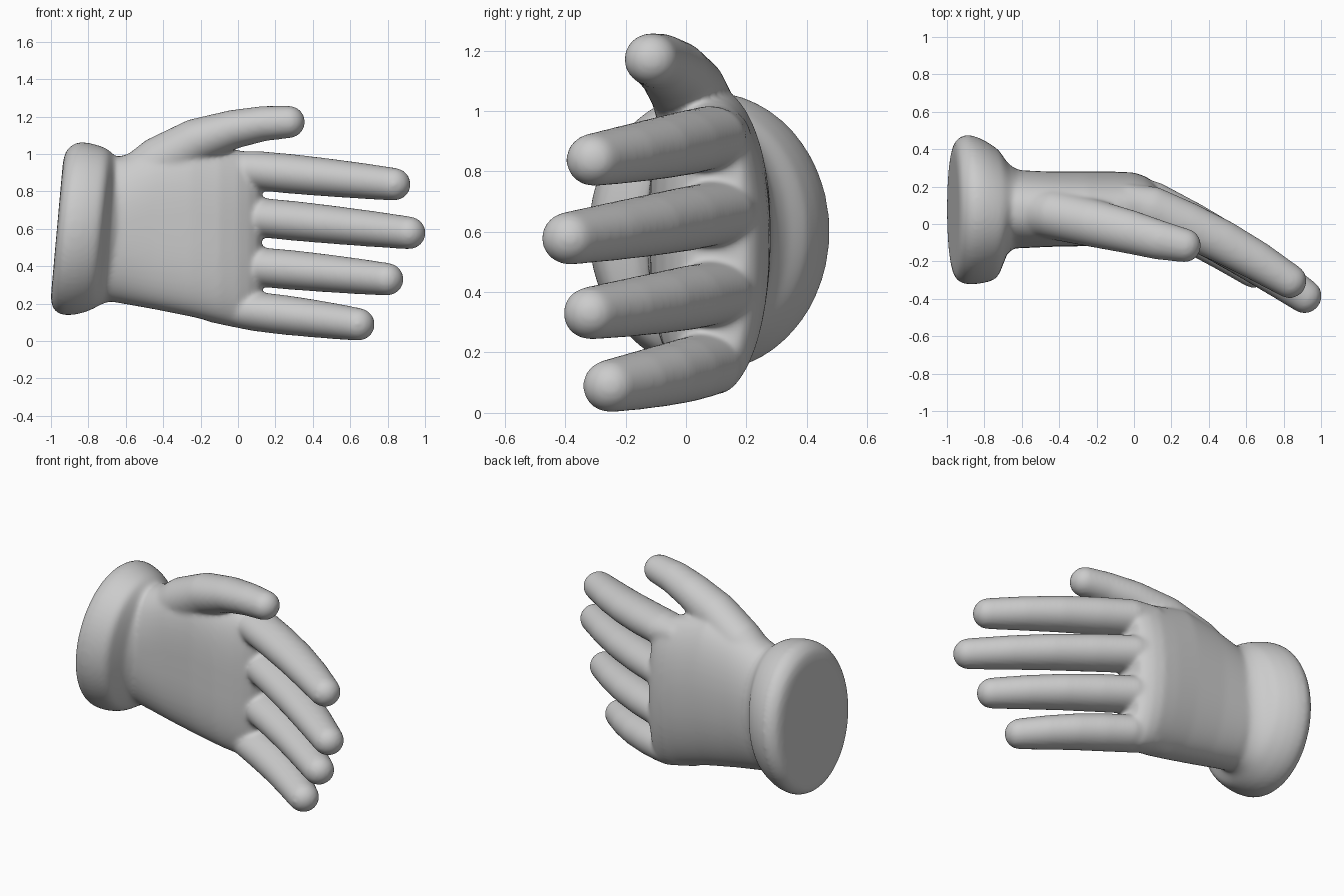
import bpy, bmesh, math
from mathutils import Vector

if "Cube" in bpy.data.objects:
    bpy.data.objects.remove(bpy.data.objects["Cube"])

grey = bpy.data.materials.new("light grey fabric")
grey.diffuse_color = (0.6, 0.6, 0.6, 1)
grey.use_nodes = True
grey.node_tree.nodes["Principled BSDF"].inputs["Base Color"].default_value = grey.diffuse_color


def skin(bm, rings):
    """Bridge equal-sized point rings and close both ends."""
    vs = [[bm.verts.new(p) for p in r] for r in rings]
    n = len(vs[0])
    for a, b in zip(vs, vs[1:]):
        for i in range(n):
            j = (i + 1) % n
            bm.faces.new((a[i], a[j], b[j], b[i]))
    bm.faces.new(vs[0][::-1])
    bm.faces.new(vs[-1])


def section(x, z0, z1, y0, y1, front=2.0, back=2.0, shear=0.0, n=64):
    """Rounded cross-section facing along x; front and back may differ in squareness."""
    pts = []
    for i in range(n):
        a = 2 * math.pi * i / n
        c, s = math.cos(a), math.sin(a)
        e = 2 / (front if c < 0 else back)
        y = (y0 + y1) / 2 + (y1 - y0) / 2 * math.copysign(abs(c) ** e, c)
        z = (z0 + z1) / 2 + (z1 - z0) / 2 * math.copysign(abs(s) ** e, s)
        pts.append(Vector((x + shear * (z - 0.6), y, z)))
    return pts


def digit(bm, path, n=32):
    """Tapered tube through (x, y, z, height radius, depth radius) with a round tip."""
    pts = [Vector(p[:3]) for p in path]
    rings = []

    def ring(c, d, rz, ry):
        u = Vector((0, 0, 1)).cross(d).normalized()
        w = d.cross(u)
        rings.append([c + ry * math.cos(2 * math.pi * i / n) * u
                      + rz * math.sin(2 * math.pi * i / n) * w for i in range(n)])

    for i, p in enumerate(pts):
        d = (pts[min(i + 1, len(pts) - 1)] - pts[max(i - 1, 0)]).normalized()
        ring(p, d, *path[i][3:])
    rz, ry = path[-1][3:]
    for k in range(1, 7):
        a = k * math.pi / 13
        ring(pts[-1] + d * rz * math.sin(a), d, rz * math.cos(a), ry * math.cos(a))
    skin(bm, rings)


bm = bmesh.new()

# Palm: flat on the inside, rounded over the back
palm = [(-0.85, 0.24, 0.95, -0.12, 0.28, 2.2), (-0.62, 0.20, 0.99, -0.130, 0.288, 2.4),
        (-0.45, 0.17, 1.05, -0.122, 0.28, 2.9), (-0.25, 0.13, 1.085, -0.118, 0.28, 3.1),
        (-0.10, 0.095, 1.045, -0.10, 0.28, 3.1), (0.00, 0.070, 1.02, -0.07, 0.275, 3.0),
        (0.06, 0.060, 1.01, -0.04, 0.255, 2.8), (0.10, 0.075, 0.99, -0.01, 0.230, 2.5),
        (0.125, 0.11, 0.96, 0.03, 0.20, 2.3)]
skin(bm, [section(*p, back=2.1) for p in palm])

# Fingers: base height, base depth, knuckle rise, tip-centre x, y, z
fingers = [(0.912, 0.080, 0.03, 0.835, -0.307, 0.838), (0.663, 0.108, 0.055, 0.915, -0.388, 0.578),
           (0.398, 0.100, 0.05, 0.797, -0.317, 0.330), (0.158, 0.062, 0.03, 0.643, -0.252, 0.089)]
for bz, by, rise, tx, ty, tz in fingers:
    base, tip = Vector((0.09, by, bz)), Vector((tx, ty, tz))
    path = [(-0.16, by + rise, bz + 0.02, 0.075, 0.07), (-0.04, by + rise, bz + 0.01, 0.09, 0.105)]
    for t, rz, ry in ((0, 0.105, 0.124), (0.25, 0.106, 0.121), (0.5, 0.102, 0.116),
                      (0.75, 0.096, 0.107), (1, 0.088, 0.092)):
        p = base.lerp(tip, t)
        arch = 0.022 * math.sin(math.pi * t)
        path.append((p.x + 0.5 * arch, p.y + 0.85 * arch, p.z, rz, ry))
    digit(bm, path)

# Thumb, swelling out of the wrist side of the palm
digit(bm, [(-0.62, 0.08, 0.82, 0.12, 0.13), (-0.42, 0.05, 0.955, 0.140, 0.135),
           (-0.22, 0.005, 1.07, 0.122, 0.128), (-0.02, -0.043, 1.133, 0.104, 0.117),
           (0.14, -0.087, 1.163, 0.094, 0.105), (0.272, -0.115, 1.171, 0.087, 0.091)])

# Cuff: thick leaning roll around the wrist with a flat closed end
cuff = [(-0.968, 0.26, 0.94, -0.20, 0.36), (-0.966, 0.22, 0.98, -0.24, 0.40),
        (-0.955, 0.18, 1.02, -0.285, 0.44), (-0.925, 0.15, 1.05, -0.315, 0.468),
        (-0.89, 0.138, 1.064, -0.322, 0.478), (-0.84, 0.139, 1.06, -0.321, 0.465),
        (-0.79, 0.15, 1.047, -0.312, 0.441), (-0.755, 0.163, 1.035, -0.302, 0.418),
        (-0.73, 0.175, 1.022, -0.28, 0.40), (-0.708, 0.188, 1.003, -0.225, 0.37),
        (-0.685, 0.20, 0.985, -0.165, 0.335), (-0.65, 0.21, 0.975, -0.135, 0.305),
        (-0.58, 0.225, 0.95, -0.11, 0.27)]
skin(bm, [section(*c, shear=0.09) for c in cuff])

# Fuse everything into one soft seamless glove
bmesh.ops.recalc_face_normals(bm, faces=bm.faces)
mesh = bpy.data.meshes.new("gloved_hand")
bm.to_mesh(mesh)
bm.free()
mesh.materials.append(grey)
hand = bpy.data.objects.new("gloved_hand", mesh)
bpy.context.collection.objects.link(hand)
fuse = hand.modifiers.new("fuse", 'REMESH')
fuse.mode = 'VOXEL'
fuse.voxel_size = 0.011
fuse.use_smooth_shade = True
soften = hand.modifiers.new("soften", 'SMOOTH')
soften.factor = 0.5
soften.iterations = 20
